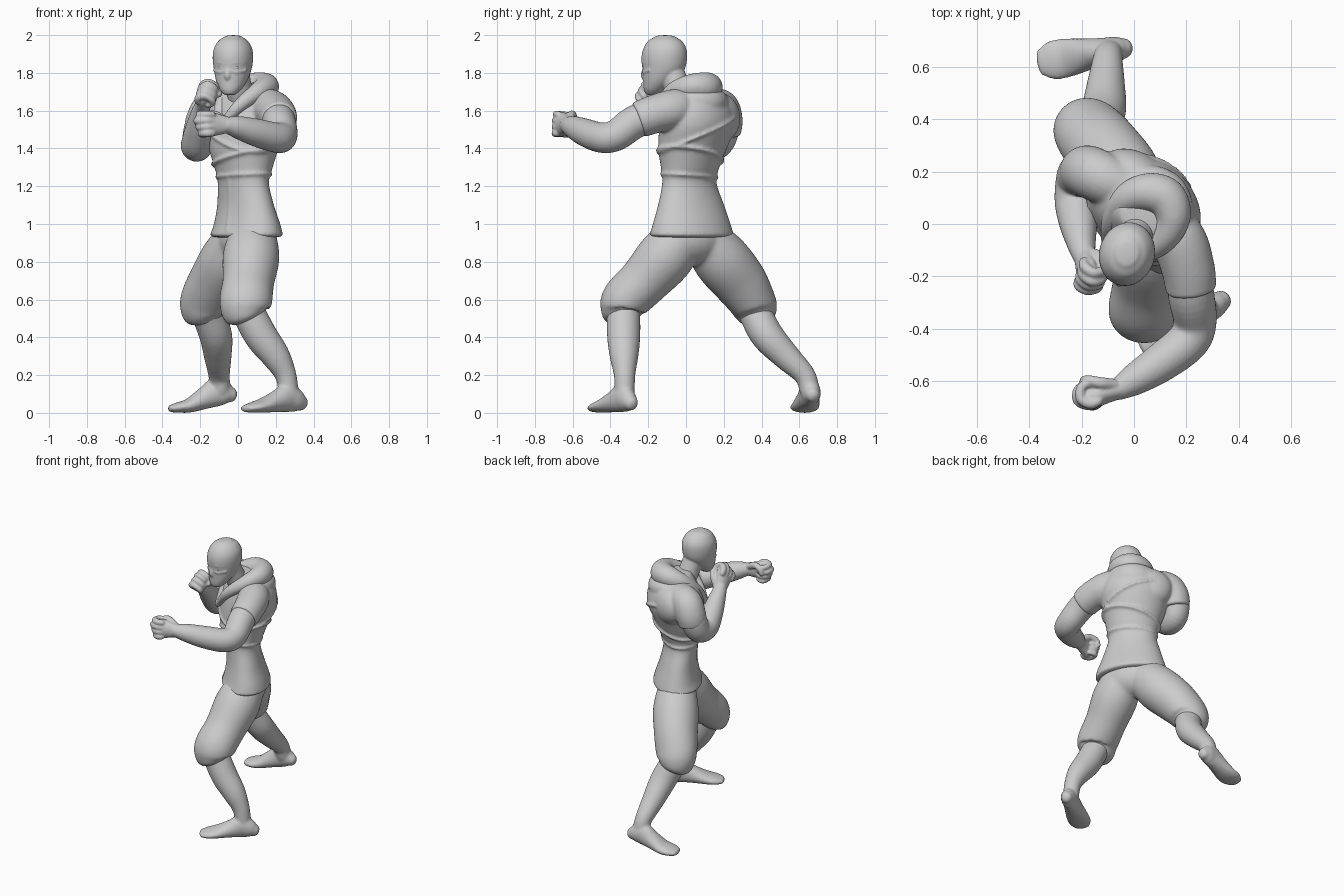
import bpy, bmesh, math
from mathutils import Vector, Matrix

if "Cube" in bpy.data.objects:
    bpy.data.objects.remove(bpy.data.objects["Cube"])

X, Z = Vector((1, 0, 0)), Vector((0, 0, 1))


def spline(st, sub=6):
    """Catmull-Rom through stations, radii and yaw included."""
    st = [tuple(s) + (s[3],) if len(s) == 4 else tuple(s) for s in st]
    p = [Vector(s) for s in st]
    p = [2 * p[0] - p[1]] + p + [2 * p[-1] - p[-2]]
    out = []
    for i in range(1, len(p) - 2):
        a, b, c, d = p[i - 1:i + 3]
        for k in range(sub):
            t = k / sub
            out.append(0.5 * (2 * b + (c - a) * t + (2 * a - 5 * b + 4 * c - d) * t * t
                              + (3 * b - a - 3 * c + d) * t ** 3))
    return out + [p[-2]]


def finish(name, bm):
    bmesh.ops.recalc_face_normals(bm, faces=bm.faces[:])
    me = bpy.data.meshes.new(name)
    bm.to_mesh(me)
    bm.free()
    for f in me.polygons:
        f.use_smooth = True
    me.set_sharp_from_angle(angle=math.radians(50))
    ob = bpy.data.objects.new(name, me)
    bpy.context.collection.objects.link(ob)
    return ob


def merge(name, parts, voxel, smooth):
    """Blend overlapping parts into one smooth skin."""
    bm = bmesh.new()
    for ob in parts:
        bm.from_mesh(ob.data)
        bpy.data.objects.remove(ob)
    ob = finish(name, bm)
    m = ob.modifiers.new("Blend", 'REMESH')
    m.mode, m.voxel_size, m.use_smooth_shade = 'VOXEL', voxel, True
    m = ob.modifiers.new("Soften", 'SMOOTH')
    m.factor, m.iterations = .5, smooth
    return ob


def sweep(name, st, side=X, cap=0.8, n=28, sub=6):
    """Tube of elliptical rings (x, y, z, ra, rb, yaw) with domed ends."""
    pts = spline(st, sub)
    pos = [Vector(p[:3]) for p in pts]
    rings = []
    for i, p in enumerate(pts):
        t = (pos[min(i + 1, len(pos) - 1)] - pos[max(i - 1, 0)]).normalized()
        if len(p) > 5:
            y = math.radians(p[5])
            side, t = Vector((math.cos(y), -math.sin(y), 0)), Z
        u = (side - t * side.dot(t)).normalized()
        rings.append((pos[i], u, t.cross(u), t, max(p[3], .004), max(p[4], .004)))

    def dome(r, sgn):
        c, u, v, t, a, b = r
        return [(c + t * sgn * min(a, b) * cap * math.sin(k), u, v, t, a * math.cos(k), b * math.cos(k))
                for k in (.4, .8, 1.15, 1.45)]
    rings = dome(rings[0], -1)[::-1] + rings + dome(rings[-1], 1)
    bm = bmesh.new()
    vs = [[bm.verts.new(c + u * a * math.cos(2 * math.pi * j / n) + v * b * math.sin(2 * math.pi * j / n))
           for j in range(n)] for c, u, v, t, a, b in rings]
    for r, s in zip(vs, vs[1:]):
        for j in range(n):
            bm.faces.new((r[j], r[(j + 1) % n], s[(j + 1) % n], s[j]))
    bm.faces.new(vs[0])
    bm.faces.new(vs[-1])
    return finish(name, bm)


def ball(name, c, r, yaw=0):
    bm = bmesh.new()
    bmesh.ops.create_uvsphere(bm, u_segments=28, v_segments=16, radius=1)
    bm.transform(Matrix.Translation(c) @ Matrix.Rotation(-math.radians(yaw), 4, 'Z') @ Matrix.Diagonal((*r, 1)))
    return finish(name, bm)


# Tunic body, twisting from hips to shoulders
torso = [(.045, .03, .94, .246, .165, 56), (.048, .03, 1.0, .228, .146, 56),
         (.04, .027, 1.1, .196, .122, 55), (.028, .018, 1.22, .162, .113, 50),
         (.03, .022, 1.3, .172, .135, 46), (.03, .035, 1.4, .2, .165, 42),
         (.042, .06, 1.52, .226, .183, 37), (.045, .065, 1.62, .21, .165, 35),
         (.045, .055, 1.69, .16, .125, 35), (.035, .04, 1.74, .09, .085, 35)]
cloth = [sweep("tunic", torso, cap=.12, n=48),
         ball("upper_back", (.01, .16, 1.56), (.16, .11, .14), 35)]
dense = spline(torso, 40)


def on_torso(z, ang, off=0):
    p = min(dense, key=lambda q: abs(q[2] - z))
    y = math.radians(p[5])
    u, v = Vector((math.cos(y), -math.sin(y), 0)), Vector((math.sin(y), math.cos(y), 0))
    return Vector((p[0], p[1], z)) + u * (p[3] + off) * math.cos(ang) + v * (p[4] + off) * math.sin(ang)


# Bands and folds lying on the tunic: height, tilt, tilt direction, radius
for name, z0, tilt, a0, r in (("waist_band", 1.255, .01, 0, .012), ("chest_fold", 1.36, .05, .3, .015),
                              ("chest_sash", 1.48, .1, 2.6, .013)):
    cloth.append(sweep(name, [(*on_torso(z0 + tilt * math.cos(a - a0), a, -.006), r * .7, r * 1.6)
                              for a in [k * math.pi / 12 for k in range(25)]], Vector((.1, .1, 1)), sub=3, n=10))
cloth.append(sweep("front_opening", [(*on_torso(z, -1.5 + (1.25 - z) * .3, -.006), .012)
                                     for z in (.96, 1.03, 1.1, 1.17, 1.24)], n=10))

# Short sleeves and hood draped on the back
cloth += [
    sweep("left_sleeve", [(.08, .03, 1.63, .085), (.165, -.055, 1.61, .105), (.205, -.165, 1.582, .102),
                          (.218, -.25, 1.552, .097)], Z, .1),
    sweep("right_sleeve", [(-.02, .13, 1.62, .09), (-.13, .18, 1.615, .1), (-.176, .2, 1.55, .1),
                           (-.193, .195, 1.48, .095)], X, .1),
    sweep("hood_drape", [(-.05, .13, 1.64, .06), (.04, .16, 1.645, .066), (.125, .13, 1.645, .07),
                         (.16, .05, 1.65, .067), (.15, -.04, 1.655, .055)], Z)]
merge("tunic", cloth, .009, 6)
merge("hood", [sweep("hood", [
    (-.1, -.09, 1.5, .02), (.0, -.12, 1.62, .034), (.1, -.07, 1.695, .05), (.148, .02, 1.725, .067),
    (.12, .1, 1.725, .078), (.04, .12, 1.72, .072), (-.04, .085, 1.69, .055), (-.09, .0, 1.62, .036),
    (-.105, -.08, 1.51, .02)], Z)], .009, 4)

# Neck and masked head
FY = 15
F = Vector((-math.sin(math.radians(FY)), -math.cos(math.radians(FY)), 0))
R = Vector((math.cos(math.radians(FY)), -math.sin(math.radians(FY)), 0))
H = Vector((-.027, -.115, 0))


def face(r, f, z):
    return H + R * r + F * f + Z * z


head = [
    sweep("neck", [(.04, .02, 1.6, .085), (.01, -.035, 1.7, .07), (-.01, -.08, 1.81, .068)]),
    sweep("head", [(*face(0, f, z), a, b, FY) for z, f, a, b in (
        (1.69, .064, .037, .038), (1.715, .05, .06, .06), (1.76, .025, .083, .088),
        (1.82, .004, .099, .113), (1.88, 0, .106, .122), (1.93, -.003, .1, .114),
        (1.97, -.004, .076, .089), (1.99, -.004, .048, .056))], cap=.2, n=40),
    sweep("nose", [(*face(0, .102, 1.845), .011), (*face(0, .109, 1.81), .014),
                   (*face(0, .11, 1.785), .018), (*face(0, .094, 1.76), .017)], R, n=14),
    sweep("brow", [(*face(r, f, z), .011) for r, f, z in (
        (-.075, .07, 1.853), (-.04, .102, 1.855), (0, .108, 1.848), (.04, .102, 1.855), (.075, .07, 1.853))], Z, n=12),
    sweep("mask_edge", [(*face(r, f, z), .008) for r, f, z in (
        (-.086, .06, 1.815), (-.045, .099, 1.803), (0, .112, 1.815), (.045, .099, 1.803), (.086, .06, 1.815))], Z, n=12)]
merge("masked_head", head, .005, 6)
for s, n in ((-1, "right"), (1, "left")):
    ball(n + "_eye", face(s * .038, .093, 1.829), (.02, .014, .01), FY)


def fist(label, wrist, d, w):
    """Closed hand: d along the forearm, w to the thumb side, n out of the hand's back."""
    d, w, o = Vector(d).normalized(), Vector(w), Vector(wrist)
    w = (w - d * w.dot(d)).normalized()
    n = d.cross(w) * (1 if label == "right" else -1)

    def P(a, b, c, *r):
        return (*(o + d * a + w * b + n * c), *r)
    parts = [sweep("palm", [P(-.02, 0, 0, .04, .038), P(.04, 0, 0, .055, .038), P(.09, 0, 0, .066, .04),
                            P(.12, 0, -.005, .06, .035)], w),
             sweep("thumb", [P(.01, .03, -.02, .022), P(.06, .055, -.04, .023), P(.1, .045, -.065, .02),
                             P(.115, .012, -.072, .017)], Vector((.5, .6, .62)), n=14, sub=4)]
    for i in range(4):
        b, e = (i - 1.5) * .033, .012 * abs(i - 2)
        parts.append(sweep("finger", [P(.085, b, .024, .018), P(.125 - e / 2, b, .024, .021),
                                      P(.16 - e, b, -.005, .02), P(.145 - e, b, -.045, .019),
                                      P(.1, b, -.052, .017), P(.075, b, -.035, .014)], w, n=14, sub=4))
    return parts


# Arms with fists
merge("left_arm", [sweep("arm", [
    (.2, -.12, 1.6, .085), (.218, -.27, 1.54, .088), (.232, -.37, 1.47, .083), (.205, -.447, 1.457, .08),
    (.1, -.53, 1.483, .074), (.0, -.594, 1.512, .06), (-.06, -.63, 1.525, .043)], Z)]
    + fist("left", (-.06, -.63, 1.525), (-.93, -.3, .03), (.05, .1, 1)), .006, 4)
merge("right_arm", [sweep("arm", [
    (-.17, .2, 1.6, .085), (-.2, .195, 1.5, .087), (-.215, .16, 1.425, .084), (-.22, .08, 1.42, .082),
    (-.212, 0, 1.49, .072), (-.2, -.08, 1.575, .054), (-.19, -.125, 1.62, .043)], X)]
    + fist("right", (-.19, -.125, 1.61), (.13, -.64, .72), (.2, .75, .6)), .006, 4)

# Breeches gathered below the knee
merge("breeches", [
    ball("seat", (.045, .035, .92), (.2, .135, .14), 56),
    sweep("left", [(.08, .0, .96, .12), (.07, -.105, .83, .15), (.055, -.225, .695, .137, .134),
                   (.042, -.32, .6, .14, .127), (.038, -.338, .54, .128, .114),
                   (.05, -.335, .505, .1, .092)], X, .2),
    sweep("right", [(.02, .07, .96, .115), (-.045, .18, .82, .15), (-.115, .28, .7, .145),
                    (-.165, .345, .6, .14, .127), (-.175, .37, .54, .128, .117),
                    (-.165, .38, .5, .1, .095)], X, .2)], .011, 8)


# Bare feet: position along the foot, centre height, half width, half height
def foot(heel, toe, lift):
    h, t = Vector(heel), Vector(toe)
    st = []
    for k, z, a, b in ((.07, .05, .038, .04), (.16, .064, .049, .062), (.3, .078, .053, .076),
                       (.48, .06, .062, .058), (.7, .039, .075, .038), (.86, .029, .074, .028),
                       (.97, .023, .053, .02)):
        p = h.lerp(t, k)
        st.append((p.x, p.y, z + lift * max(0, 1 - k / .7), a, b))
    return sweep("foot", st, (t - h).cross(Z), .8)


# Calves with feet
merge("left_leg", [
    sweep("calf", [(.045, -.33, .55, .088), (.12, -.33, .41, .088), (.2, -.328, .3, .076),
                   (.252, -.325, .2, .057), (.272, -.325, .09, .052)], X),
    foot((.36, -.275, 0), (.035, -.485, 0), 0)], .008, 8)
merge("right_leg", [
    sweep("calf", [(-.16, .365, .53, .088), (-.118, .43, .41, .087), (-.107, .53, .3, .073),
                   (-.1, .628, .2, .057), (-.092, .655, .12, .053)], X),
    foot((-.01, .675, 0), (-.365, .615, 0), .05)], .008, 8)
